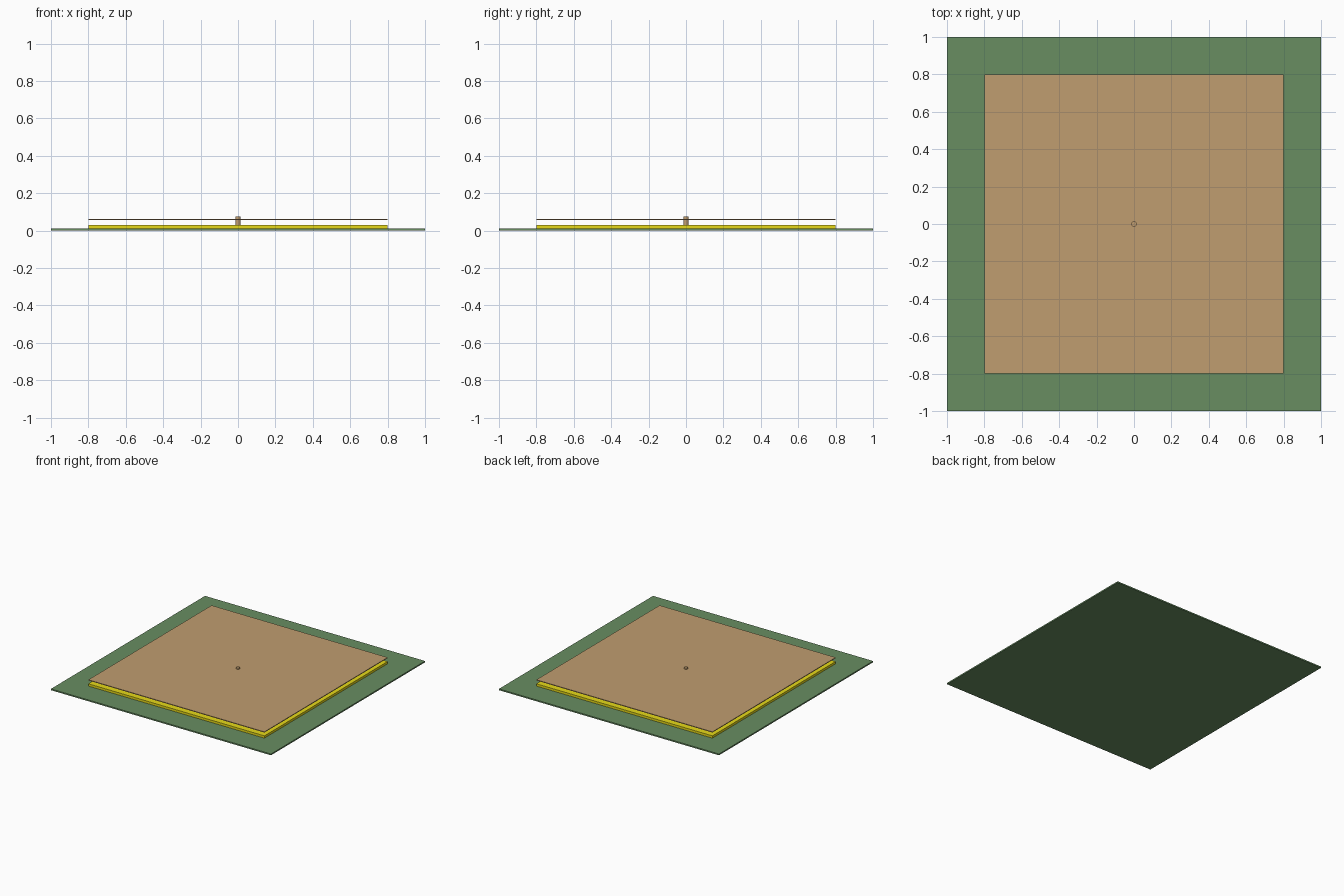
import bpy

if "Cube" in bpy.data.objects:
    bpy.data.objects.remove(bpy.data.objects["Cube"])


def paint(obj, name, rgb):
    mat = bpy.data.materials.get(name) or bpy.data.materials.new(name)
    mat.diffuse_color = (*rgb, 1)
    mat.use_nodes = True
    mat.node_tree.nodes["Principled BSDF"].inputs["Base Color"].default_value = mat.diffuse_color
    obj.data.materials.append(mat)


def slab(name, size, z0, z1, mat, rgb):
    bpy.ops.mesh.primitive_cube_add(size=1, location=(0, 0, (z0 + z1) / 2))
    obj = bpy.context.object
    obj.name = name
    obj.scale = (size, size, z1 - z0)
    bpy.ops.object.transform_apply(location=False, rotation=False, scale=True)
    paint(obj, mat, rgb)


TAN = (0.53, 0.34, 0.16)

# Green base sheet, yellow layer, and floating tan top plate
slab("base_sheet", 2.0, 0.0, 0.011, "green", (0.14, 0.27, 0.12))
slab("middle_layer", 1.6, 0.011, 0.03, "yellow", (0.8, 0.7, 0.01))
slab("top_plate", 1.6, 0.057, 0.063, "tan", TAN)

# Centre peg running through the top plate
bpy.ops.mesh.primitive_cylinder_add(vertices=24, radius=0.014, depth=0.045,
                                    location=(0, 0, 0.0525))
peg = bpy.context.object
peg.name = "centre_peg"
paint(peg, "tan", TAN)
bpy.ops.object.shade_smooth_by_angle()
